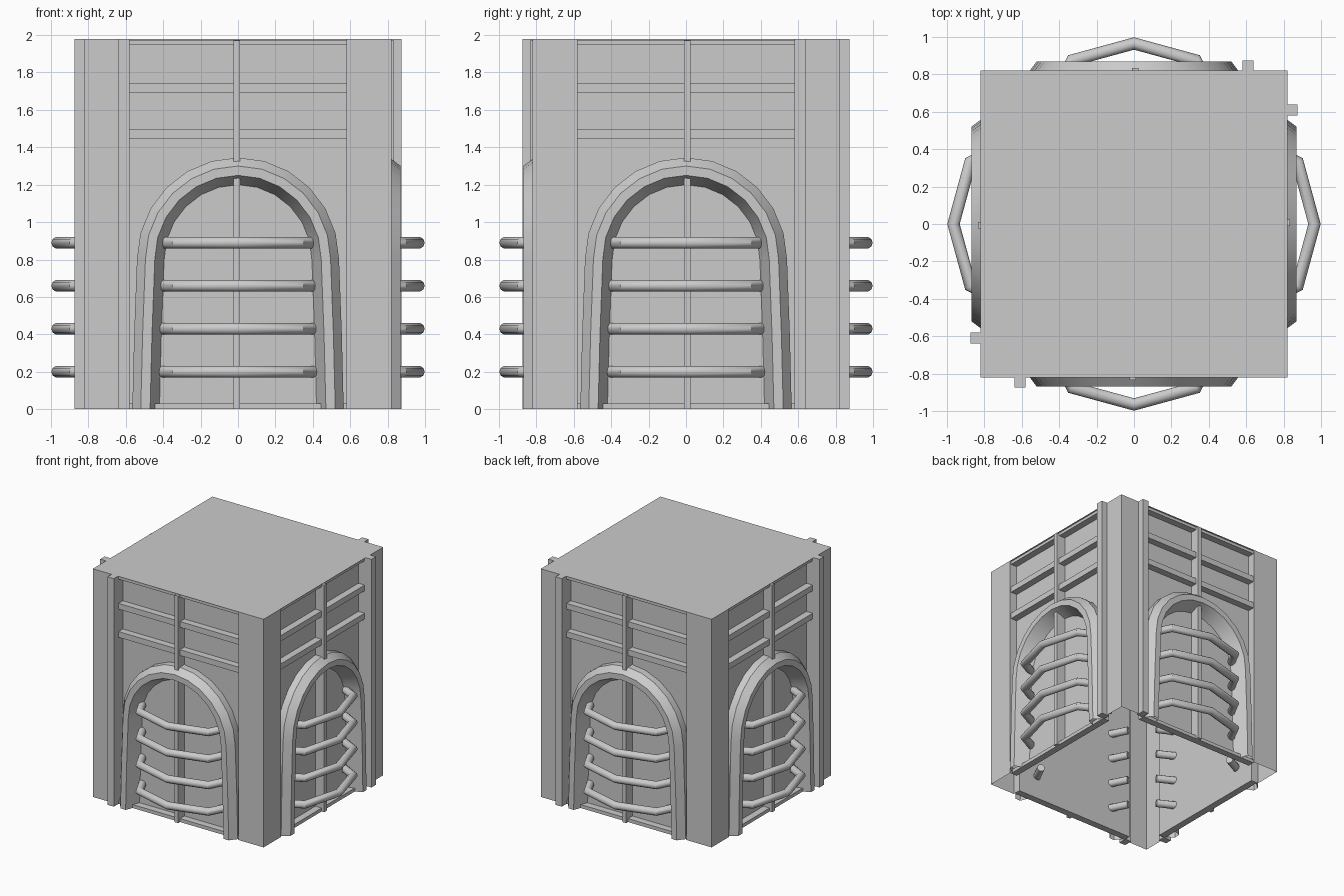
import bpy, bmesh, math
from mathutils import Vector

if "Cube" in bpy.data.objects:
    bpy.data.objects.remove(bpy.data.objects["Cube"])

# The four facades: front, right (diagonal mirror), back, left
SIDES = [lambda x, y: (x, y), lambda x, y: (-y, -x),
         lambda x, y: (-x, -y), lambda x, y: (y, x)]
W, H, R, C = 0.82, 1.98, 0.75, 0.58   # half width, height, recessed wall, panel half width


def finish(name, bm, smooth=None):
    bmesh.ops.recalc_face_normals(bm, faces=bm.faces)
    me = bpy.data.meshes.new(name)
    bm.to_mesh(me)
    bm.free()
    ob = bpy.data.objects.new(name, me)
    bpy.context.collection.objects.link(ob)
    if smooth:
        bpy.ops.object.select_all(action='DESELECT')
        bpy.context.view_layer.objects.active = ob
        ob.select_set(True)
        bpy.ops.object.shade_smooth_by_angle(angle=math.radians(smooth))
    return ob


def boxes(name, specs):
    """Axis-aligned boxes (x0,x1,y0,y1,z0,z1) repeated on all four facades."""
    bm = bmesh.new()
    for side in SIDES:
        for x0, x1, y0, y1, z0, z1 in specs:
            ret = bmesh.ops.create_cube(bm, size=1)
            for v in ret['verts']:
                x = x1 if v.co.x > 0 else x0
                y = y1 if v.co.y > 0 else y0
                z = z1 if v.co.z > 0 else z0
                v.co = (*side(x, y), z)
    return finish(name, bm)


def sweep(name, rings_list, closed, smooth):
    """Skin rings of points into tubes or open channels, on all four facades."""
    bm = bmesh.new()
    for side in SIDES:
        for rings in rings_list:
            vr = [[bm.verts.new((*side(p[0], p[1]), p[2])) for p in r] for r in rings]
            n = len(vr[0])
            for a, b in zip(vr, vr[1:]):
                for i in range(n if closed else n - 1):
                    bm.faces.new((a[i], a[(i + 1) % n], b[(i + 1) % n], b[i]))
            if closed:
                bm.faces.new(vr[0])
                bm.faces.new(vr[-1])
    return finish(name, bm, smooth)


# Hollow shell: plan outline with a recessed panel per side, open underneath
bm = bmesh.new()
plan = []
for k in range(4):
    a = k * math.pi / 2
    for x, y in [(-W, -W), (-C, -W), (-C, -R), (C, -R), (C, -W)]:
        plan.append((x * math.cos(a) - y * math.sin(a), x * math.sin(a) + y * math.cos(a)))
lo = [bm.verts.new((x, y, 0)) for x, y in plan]
hi = [bm.verts.new((x, y, H)) for x, y in plan]
for i in range(len(plan)):
    j = (i + 1) % len(plan)
    bm.faces.new((lo[i], lo[j], hi[j], hi[i]))
bm.faces.new([bm.verts.new((x, y, H)) for x, y in [(-W, -W), (W, -W), (W, W), (-W, W)]])
finish("tower_shell", bm)

# Horizontal rails across each recessed panel
boxes("panel_rails", [(-C, C, -0.81, -R, z0, z1) for z0, z1 in
                      [(0, 0.03), (1.445, 1.495), (1.69, 1.74), (1.95, 1.975)]])

# Centre mullion and the offset post beside each panel
boxes("centre_mullion", [(-0.025, 0.01, -0.835, -R, 0, 1.97)])
boxes("side_post", [(-0.64, -0.58, -0.875, -0.80, 0, H)])

# Arch frame: splayed section swept over a stilted arch
path = [(-0.495, 0), (-0.485, 0.4), (-0.47, 0.8)]
N = 12
for i in range(1, N):
    a = math.pi * (1 - i / N)
    path.append((0.47 * math.cos(a), 0.8 + 0.475 * math.sin(a)))
path += [(-x, z) for x, z in reversed(path[:3])]
section = [(-0.075, -0.75), (-0.025, -0.87), (0.025, -0.87), (0.07, -0.81), (0.07, -0.75)]
rings = []
for i, (x, z) in enumerate(path):
    p = Vector(path[max(i - 1, 0)])
    q = Vector(path[min(i + 1, len(path) - 1)])
    t = (q - p).normalized()
    if i in (0, len(path) - 1):
        t = Vector((0, 1 if i == 0 else -1))   # feet sit level on the ground
    rings.append([(x - t.y * o, y, z + t.x * o) for o, y in section])
sweep("arch_frame", [rings], False, 25)

# Four bowed pipes within each arch
bend = [(-0.46, -0.62), (-0.33, -0.875), (0.0, -0.965), (0.33, -0.875), (0.46, -0.62)]
pipes = []
for z in (0.2, 0.43, 0.66, 0.89):
    tube = []
    for i, (x, y) in enumerate(bend):
        here = Vector((x, y))
        d1 = (here - Vector(bend[i - 1])).normalized() if i else None
        d2 = (Vector(bend[i + 1]) - here).normalized() if i < len(bend) - 1 else None
        t = ((d1 or d2) + (d2 or d1)).normalized()
        m = 1 / t.dot(d1 or d2)                # mitre the bend
        ring = []
        for k in range(10):
            a = 2 * math.pi * k / 10
            o = 0.032 * math.cos(a) * m
            ring.append((x - t.y * o, y + t.x * o, z + 0.032 * math.sin(a)))
        tube.append(ring)
    pipes.append(tube)
sweep("bowed_pipes", pipes, True, 40)
